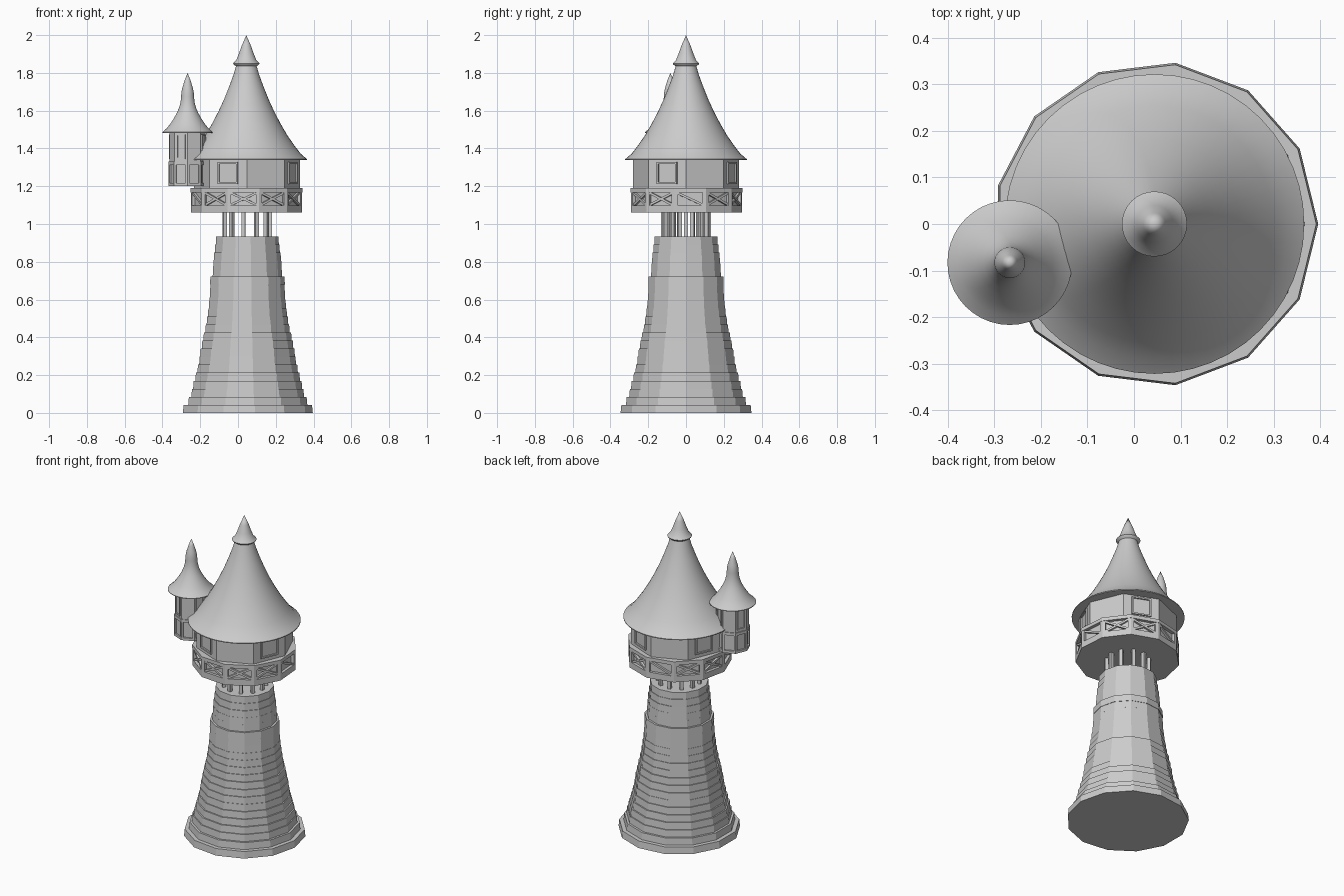
import bpy, bmesh, math, random
from mathutils import Matrix, Vector

if "Cube" in bpy.data.objects:
    bpy.data.objects.remove(bpy.data.objects["Cube"])

random.seed(4)
CX, CY = 0.047, 0.0          # main tower axis
TX, TY = -0.267, -0.083      # side turret axis


def finish(bm, name, loc, smooth=False):
    bmesh.ops.recalc_face_normals(bm, faces=bm.faces)
    me = bpy.data.meshes.new(name)
    bm.to_mesh(me)
    bm.free()
    ob = bpy.data.objects.new(name, me)
    ob.location = (loc[0], loc[1], 0)
    bpy.context.collection.objects.link(ob)
    if smooth:
        bpy.context.view_layer.objects.active = ob
        ob.select_set(True)
        bpy.ops.object.shade_smooth_by_angle(angle=math.radians(35))
        ob.select_set(False)
    return ob


def lathe(bm, profile, n, rot=0.0):
    """Capped n-sided solid from (radius, z) points; rot in degrees."""
    rings = []
    for r, z in profile:
        if r == 0:
            rings.append([bm.verts.new((0, 0, z))])
            continue
        ring = []
        for i in range(n):
            a = math.radians(rot) + math.tau * i / n
            ring.append(bm.verts.new((r * math.cos(a), r * math.sin(a), z)))
        rings.append(ring)
    for a, b in zip(rings, rings[1:]):
        for i in range(n):
            j = (i + 1) % n
            if len(b) == 1:
                bm.faces.new((a[i], a[j], b[0]))
            else:
                bm.faces.new((a[i], a[j], b[j], b[i]))
    for ring in (rings[0], rings[-1]):
        if len(ring) > 1:
            bm.faces.new(ring)


def beam(bm, ang, rad, off, z, size, tilt=0.0):
    """Box (depth, width, height) on the wall facing ang degrees."""
    m = (Matrix.Rotation(math.radians(ang), 4, 'Z')
         @ Matrix.Translation(Vector((rad, off, z)))
         @ Matrix.Rotation(tilt, 4, 'X')
         @ Matrix.Diagonal((*size, 1)))
    bmesh.ops.create_cube(bm, size=1, matrix=m)


def frame(bm, ang, rad, z, w, h, t, d):
    """Rectangular frame of four bars on a wall."""
    for s in (-1, 1):
        beam(bm, ang, rad, s * (w - t) / 2, z, (d, t, h))
        beam(bm, ang, rad, 0, z + s * (h - t) / 2, (d, w - 2 * t, t))


# stone shaft: stepped 13-sided courses
keys = [(0, .349), (.044, .349), (.046, .323), (.09, .318), (.10, .306), (.19, .283),
        (.27, .262), (.36, .245), (.5, .217), (.6, .206), (.709, .199), (.711, .187),
        (.80, .182), (.88, .175), (.94, .166)]


def shaft_radius(z):
    for (z0, r0), (z1, r1) in zip(keys, keys[1:]):
        if z <= z1:
            return r0 + (r1 - r0) * (z - z0) / (z1 - z0)
    return keys[-1][1]


bm = bmesh.new()
N = 22
H = .935 / N
for i in range(N):
    r = shaft_radius((i + .5) * H) + (random.uniform(-.002, .002) if i else 0)
    lathe(bm, [(r, i * H), (r * .988, (i + 1) * H)], 13)
finish(bm, "stone_shaft", (CX, CY))

# posts between shaft and gallery
bm = bmesh.new()
for k in range(11):
    beam(bm, 360 * k / 11, .122, 0, .995, (.02, .02, .15))
finish(bm, "support_posts", (CX, CY))

# gallery drum, bands and braces
NG, G0 = 11, 4.5
step = 360 / NG
bm = bmesh.new()
lathe(bm, [(.298, 1.06), (.298, 1.098), (.28, 1.098), (.28, 1.168),
           (.30, 1.168), (.30, 1.19)], NG, G0 + step / 2)
finish(bm, "gallery_drum", (CX, CY))
bm = bmesh.new()
apo = .298 * math.cos(math.pi / NG)
half = .298 * math.sin(math.pi / NG)
for k in range(NG):
    a = G0 + k * step
    for s in (-1, 1):
        beam(bm, a, apo - .01, s * (half - .009), 1.133, (.02, .018, .074))
    tilt = math.atan2(.058, .125)
    for s in ((-1,) if k % 3 == 0 and k < 9 else (-1, 1)):
        beam(bm, a, apo - .011 - .001 * s, 0, 1.133, (.014, .145, .012), s * tilt)
finish(bm, "gallery_braces", (CX, CY))

# octagonal room with framed windows on alternate walls
bm = bmesh.new()
lathe(bm, [(.28, 1.185), (.28, 1.345)], 8)
finish(bm, "upper_room", (CX, CY))
bm = bmesh.new()
for k in range(4):
    frame(bm, -112.5 + 90 * k, .28 * math.cos(math.pi / 8), 1.27, .115, .115, .009, .018)
finish(bm, "room_window_frames", (CX, CY))

# main roof and its cap
bm = bmesh.new()
lathe(bm, [(.322, 1.338), (.322, 1.343), (.288, 1.372), (.255, 1.415), (.217, 1.47),
           (.182, 1.53), (.148, 1.595), (.118, 1.66), (.092, 1.725),
           (.068, 1.79), (.048, 1.86)], 48)
finish(bm, "main_roof", (.044, 0), True)
bm = bmesh.new()
lathe(bm, [(.05, 1.832), (.068, 1.845), (.07, 1.85), (.053, 1.868), (.04, 1.9),
           (.024, 1.945), (0, 2.0)], 32)
finish(bm, "roof_cap", (.044, 0), True)

# side turret body with lower bands
bm = bmesh.new()
lathe(bm, [(.101, 1.2), (.101, 1.216), (.091, 1.216), (.091, 1.312), (.101, 1.312),
           (.101, 1.33), (.096, 1.33), (.096, 1.49)], 8)
finish(bm, "turret_body", (TX, TY))
bm = bmesh.new()
for k in range(8):
    a = 22.5 + 45 * k
    for s in (-1, 1):
        beam(bm, a, .088, s * .033, 1.264, (.01, .01, .1))
    if k % 2:
        frame(bm, a, .089, 1.41, .052, .13, .007, .012)
finish(bm, "turret_frames", (TX, TY))

# side turret roof
bm = bmesh.new()
lathe(bm, [(.134, 1.482), (.134, 1.486), (.112, 1.505), (.092, 1.53), (.074, 1.557),
           (.057, 1.587), (.045, 1.615), (.037, 1.645), (.034, 1.675), (.033, 1.695),
           (.028, 1.72), (.016, 1.76), (0, 1.8)], 40)
finish(bm, "turret_roof", (TX, TY), True)
